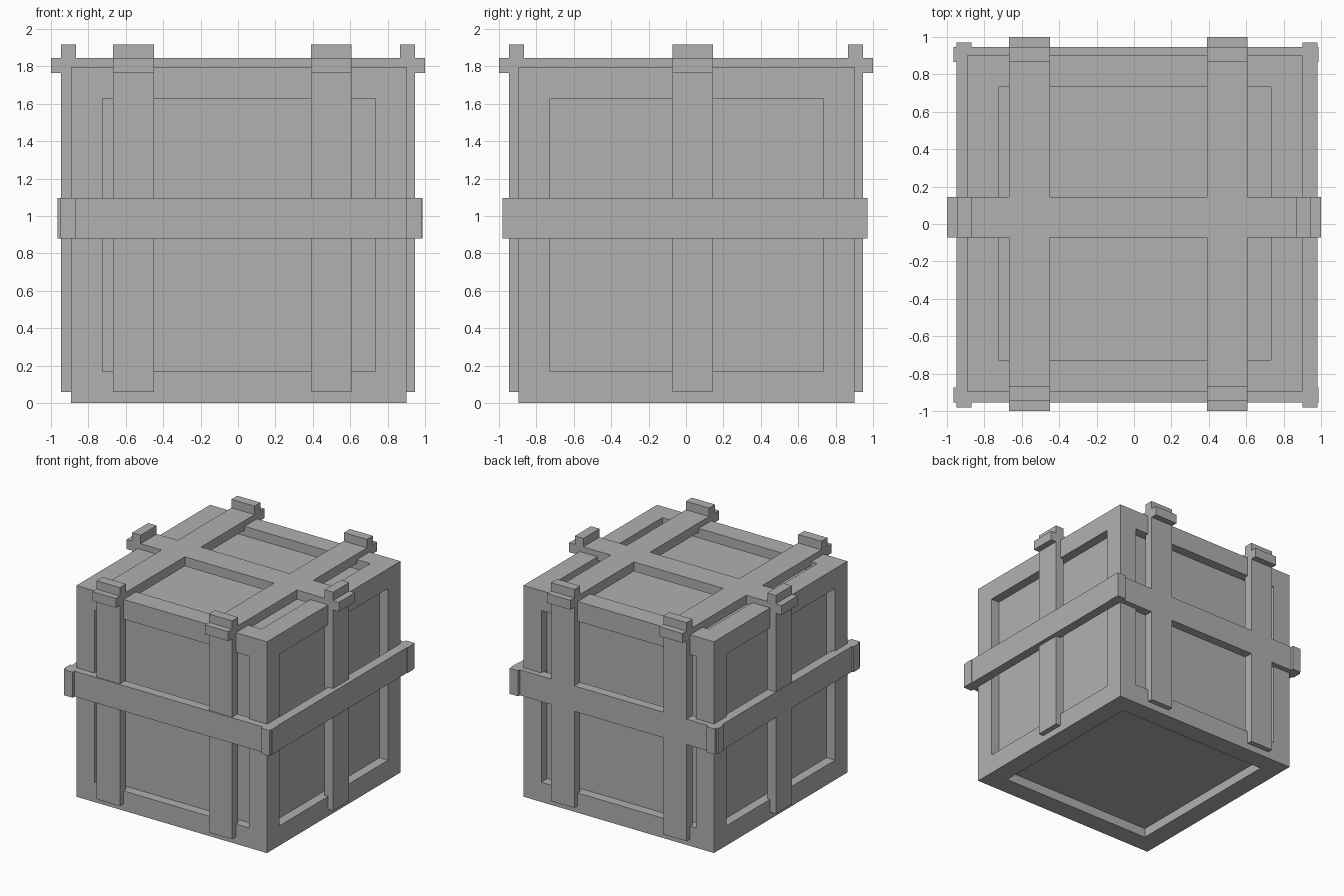
import bpy, bmesh

if "Cube" in bpy.data.objects:
    bpy.data.objects.remove(bpy.data.objects["Cube"])

grey = bpy.data.materials.new("dark_grey")
grey.diffuse_color = (0.44, 0.44, 0.44, 1)
grey.use_nodes = True
grey.node_tree.nodes["Principled BSDF"].inputs["Base Color"].default_value = grey.diffuse_color


def finish(name, bm):
    bmesh.ops.recalc_face_normals(bm, faces=bm.faces[:])
    me = bpy.data.meshes.new(name)
    bm.to_mesh(me)
    bm.free()
    me.materials.append(grey)
    ob = bpy.data.objects.new(name, me)
    bpy.context.collection.objects.link(ob)
    return ob


def add_box(bm, x, y, z):
    """Box from (min, max) ranges."""
    vs = bmesh.ops.create_cube(bm, size=1)["verts"]
    for v in vs:
        for i, (a, b) in enumerate((x, y, z)):
            v.co[i] = (a + b) / 2 + v.co[i] * (b - a)


def prism(name, outline, axis, lo, hi):
    """Extrude a 2D outline along axis 'x' or 'y'."""
    bm = bmesh.new()
    put = (lambda u, w, t: (t, u, w)) if axis == "x" else (lambda u, w, t: (u, t, w))
    a = bm.faces.new([bm.verts.new(put(u, w, lo)) for u, w in outline])
    ext = bmesh.ops.extrude_face_region(bm, geom=[a], use_keep_orig=True)["geom"]
    move = (hi - lo, 0, 0) if axis == "x" else (0, hi - lo, 0)
    bmesh.ops.translate(bm, verts=[g for g in ext if isinstance(g, bmesh.types.BMVert)], vec=move)
    return finish(name, bm)


# Crate body with a recessed panel on every face
bm = bmesh.new()
add_box(bm, (-0.893, 0.9), (-0.896, 0.9), (0, 1.797))
bm.normal_update()
panels = bm.faces[:]
bmesh.ops.inset_individual(bm, faces=panels, thickness=0.168, use_even_offset=True)
for f in bmesh.ops.extrude_discrete_faces(bm, faces=panels)["faces"]:
    f.normal_update()
    bmesh.ops.translate(bm, verts=f.verts[:], vec=f.normal * -0.08)
finish("crate_body", bm)

# Straps running up two sides and over the top, with tabbed top corners
O, I, E = 0.946, 0.866, 1.0          # outer face, inner face, tab end
ZT, ZI, ZE, ZB = 1.845, 1.765, 1.917, 0.058
half = [(I, ZB), (O, ZB), (O, ZI), (E, ZI), (E, ZT), (O, ZT), (O, ZE), (I, ZE), (I, ZT)]
inner = [(-I, ZI), (I, ZI)]
outline = half + [(-u, w) for u, w in reversed(half)] + inner
for name, axis, lo, hi in (("front_back_strap_left", "x", -0.668, -0.45),
                           ("front_back_strap_right", "x", 0.389, 0.607),
                           ("side_strap", "y", -0.073, 0.144)):
    prism(name, outline, axis, lo, hi)

# Horizontal belt around the middle, with tabs at the corners
Z = (0.88, 1.097)
xl, xr, yf, yb, t = -0.95, 0.982, -0.955, 0.946, 0.08
bm = bmesh.new()
add_box(bm, (xl, xr), (yf, yf + t), Z)
add_box(bm, (xl, xr), (yb - t, yb), Z)
add_box(bm, (xl, xl + t), (yf + t, yb - t), Z)
add_box(bm, (xr - t, xr), (yf + t, yb - t), Z)
for x in ((xl, xl + t), (xr - t, xr)):
    add_box(bm, x, (-0.98, yf), Z)
    add_box(bm, x, (yb, 0.97), Z)
for y in ((yf, yf + t), (yb - t, yb)):
    add_box(bm, (-0.965, xl), y, Z)
    add_box(bm, (xr, 0.987), y, Z)
finish("middle_belt", bm)
